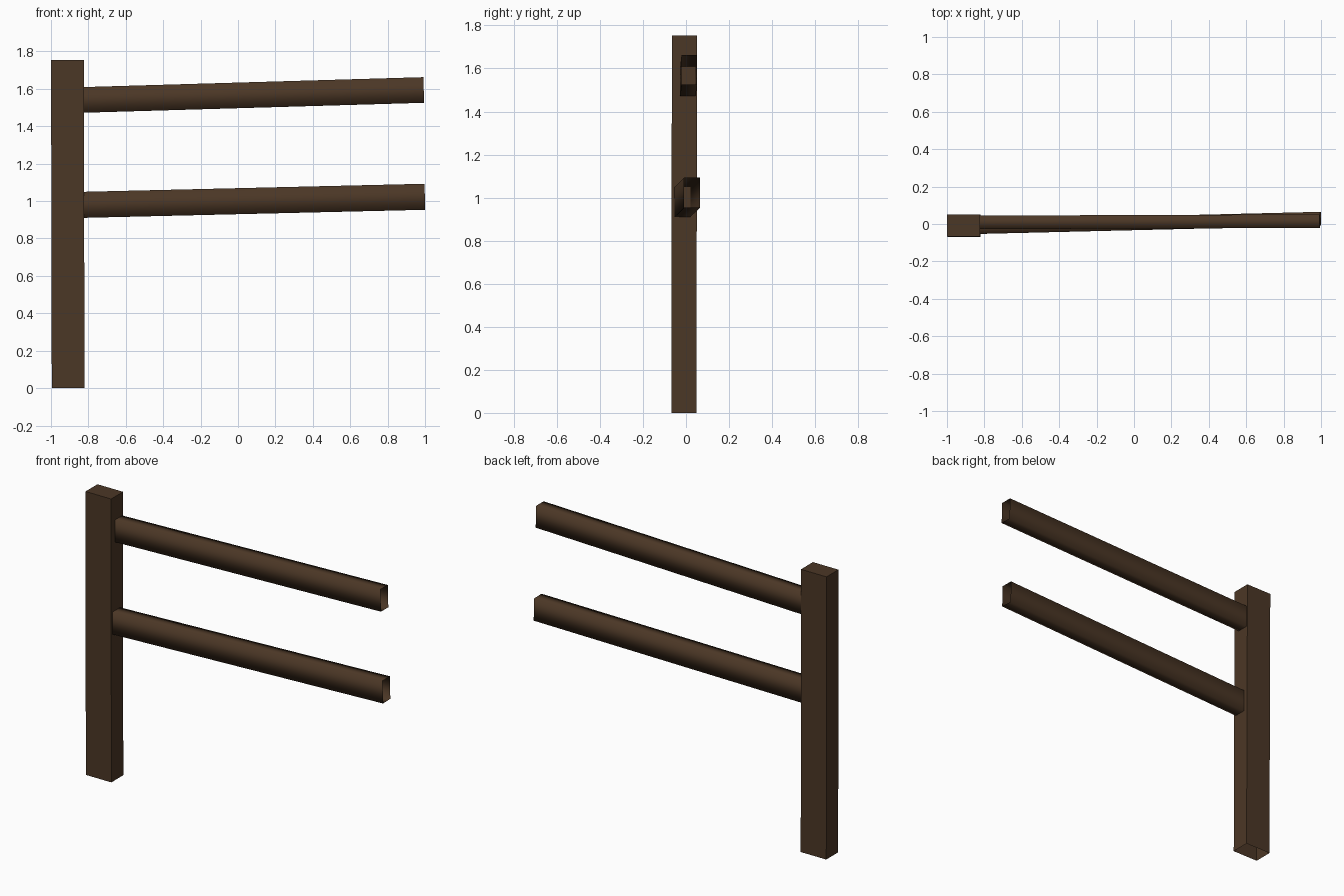
import bpy, bmesh
from mathutils import Vector

if "Cube" in bpy.data.objects:
    bpy.data.objects.remove(bpy.data.objects["Cube"])

# One weathered wood colour
wood = bpy.data.materials.new("dark brown wood")
wood.diffuse_color = (0.071, 0.038, 0.019, 1)
wood.use_nodes = True
wood.node_tree.nodes["Principled BSDF"].inputs["Base Color"].default_value = wood.diffuse_color


def beam(name, start, end, u, v, cap_end=False, smooth=False):
    """Four-sided hollow beam from start to end; u and v are half-widths of its section."""
    bm = bmesh.new()
    u, v = Vector(u), Vector(v)
    rings = [[bm.verts.new(Vector(c) + u * a + v * b)
              for a, b in ((-1, -1), (1, -1), (1, 1), (-1, 1))]
             for c in (start, end)]
    for i in range(4):
        j = (i + 1) % 4
        bm.faces.new((rings[0][i], rings[0][j], rings[1][j], rings[1][i]))
    if cap_end:
        bm.faces.new(rings[1])
    for f in bm.faces:
        f.smooth = smooth
    mesh = bpy.data.meshes.new(name)
    bm.to_mesh(mesh)
    bm.free()
    mesh.materials.append(wood)
    obj = bpy.data.objects.new(name, mesh)
    bpy.context.collection.objects.link(obj)
    return obj


# Upright post, leaning very slightly, open underneath
beam("post", (-0.908, -0.010, 0), (-0.912, -0.007, 1.754),
     (0.0875, 0, 0), (0, 0.0585, 0), cap_end=True)

# Two open-ended rails, sloping up and slightly skewed away from the post
beam("upper_rail", (-0.826, 0.009, 1.541), (0.993, 0.015, 1.594),
     (0, 0.036, 0), (-0.002, 0, 0.0685), smooth=True)
beam("lower_rail", (-0.826, -0.016, 0.980), (0.998, 0.028, 1.023),
     (-0.001, 0.037, 0), (-0.002, 0, 0.0695), smooth=True)
